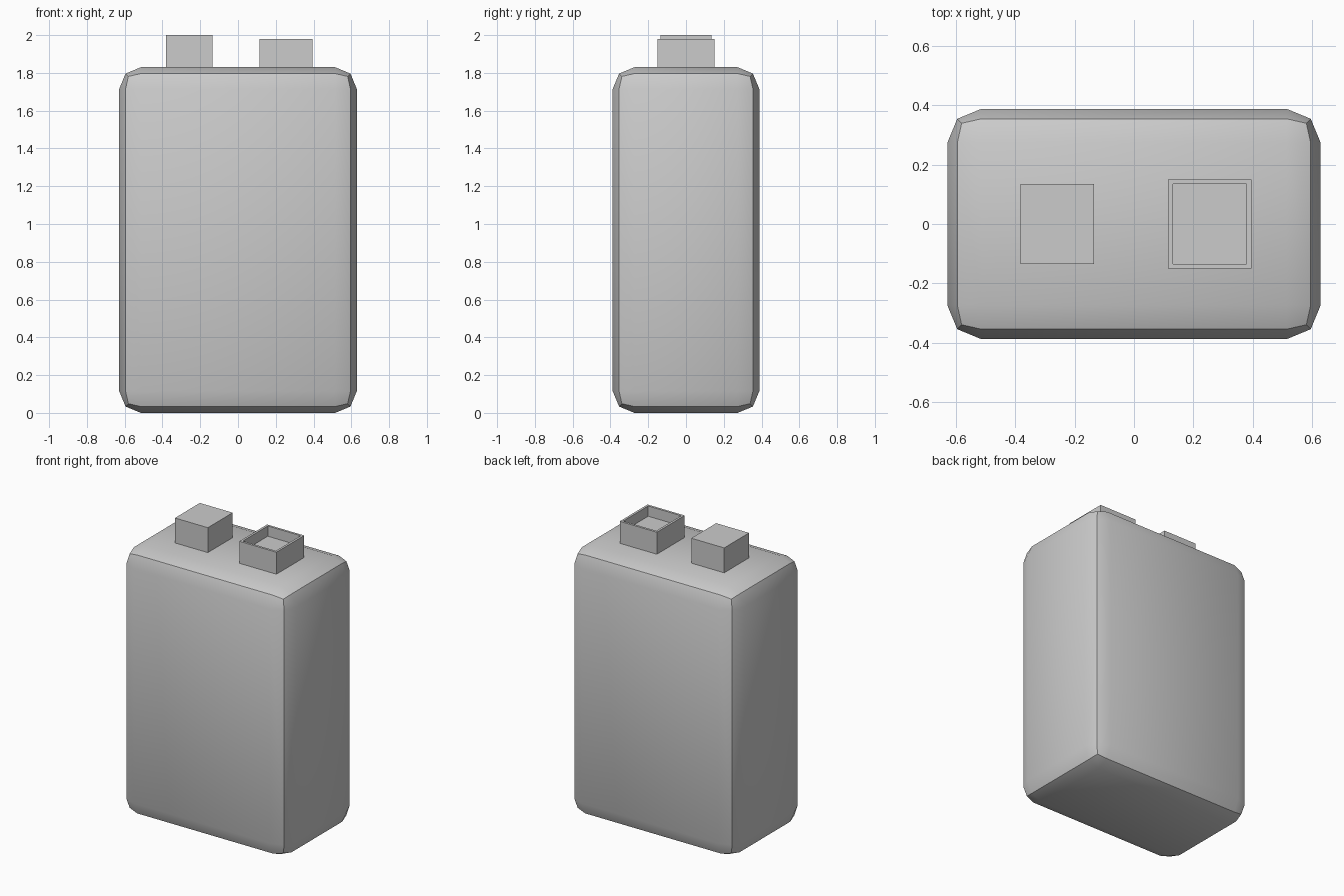
import bpy, bmesh, math
from mathutils import Matrix, Vector

if "Cube" in bpy.data.objects:
    bpy.data.objects.remove(bpy.data.objects["Cube"])


def box(name, center, size, edit=None):
    bm = bmesh.new()
    bmesh.ops.create_cube(bm, size=1, matrix=Matrix.Translation(center) @ Matrix.Diagonal((*size, 1)))
    if edit:
        edit(bm)
    mesh = bpy.data.meshes.new(name)
    bm.to_mesh(mesh)
    bm.free()
    obj = bpy.data.objects.new(name, mesh)
    bpy.context.collection.objects.link(obj)
    return obj


def round_edges(bm):
    bmesh.ops.bevel(bm, geom=bm.edges[:], offset=0.115, offset_type='OFFSET',
                    segments=2, profile=0.5, affect='EDGES')


def recess_top(bm):
    top = max(bm.faces, key=lambda f: f.calc_center_median().z)
    bmesh.ops.inset_region(bm, faces=[top], thickness=0.022)
    floor = bmesh.ops.extrude_face_region(bm, geom=[top])
    verts = [g for g in floor['geom'] if isinstance(g, bmesh.types.BMVert)]
    bmesh.ops.delete(bm, geom=[top], context='FACES_ONLY')
    bmesh.ops.translate(bm, verts=verts, vec=Vector((0, 0, -0.07)))
    bmesh.ops.recalc_face_normals(bm, faces=bm.faces[:])


# Rounded battery case
case = box("battery_case", (0, 0, 0.915), (1.258, 0.776, 1.83), round_edges)
bpy.context.view_layer.objects.active = case
case.select_set(True)
bpy.ops.object.shade_smooth_by_angle(angle=math.radians(30))

# Solid terminal and hollow socket terminal on the top
box("solid_terminal", (-0.258, 0, 1.91), (0.248, 0.268, 0.18))
box("socket_terminal", (0.255, 0, 1.90), (0.28, 0.30, 0.16), recess_top)
